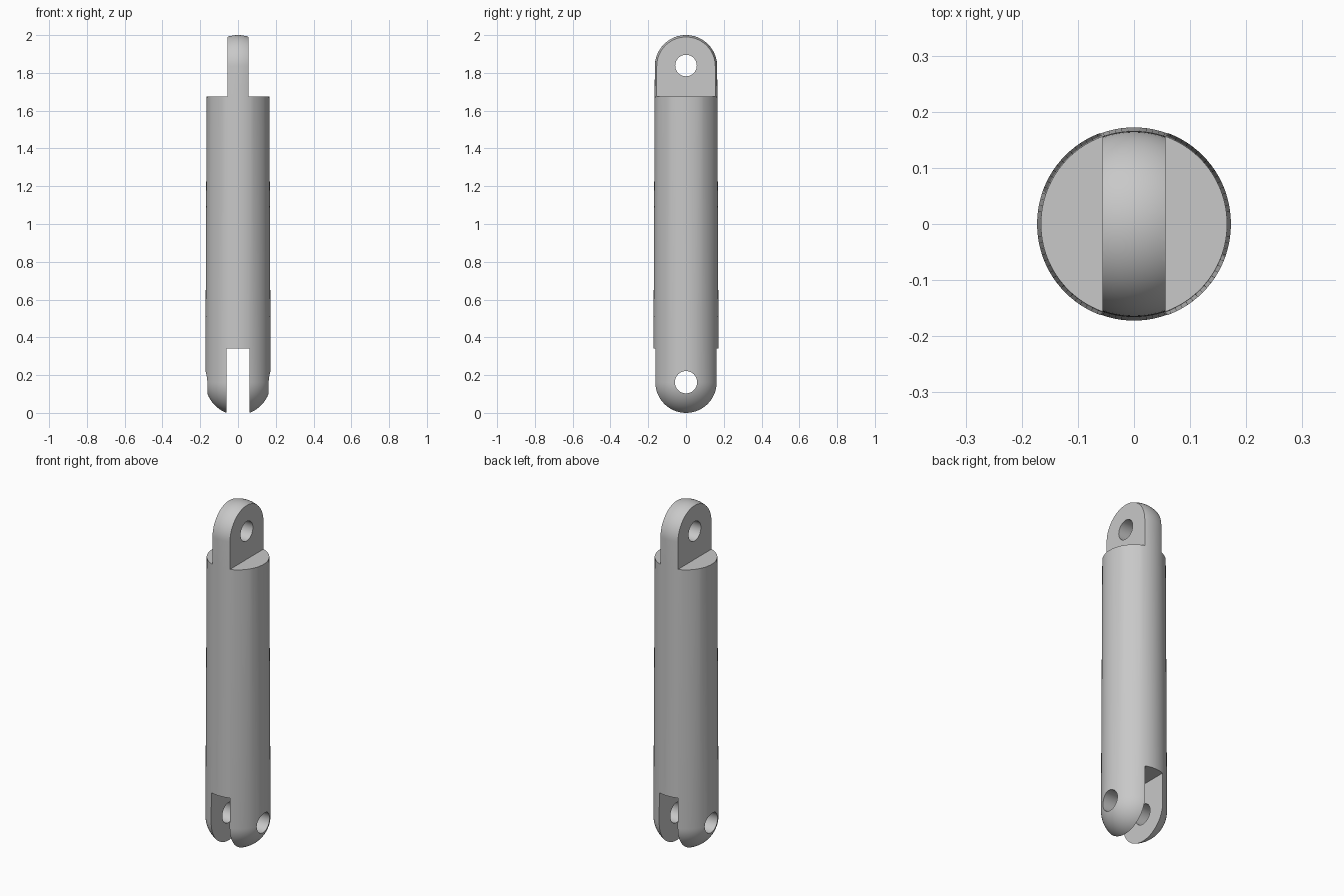
import bpy, bmesh, math
from mathutils import Vector

cube = bpy.data.objects.get("Cube")
if cube:
    bpy.data.objects.remove(cube, do_unlink=True)

R_LOW, R_TOP, R_TONGUE = 0.173, 0.166, 0.165
SLOT, TONGUE = 0.06, 0.0565            # half widths
SHOULDER, SLOT_TOP = 1.675, 0.34
LOW_Z = math.sqrt(R_LOW**2 - SLOT**2)  # fork pin height, fork tips rest on z = 0
TOP_Z = 2 - R_TONGUE                   # tongue pin height
SEGMENTS, ARC = 96, 20

grey = bpy.data.materials.new("plain grey")
grey.use_nodes = True
colour = (0.58, 0.58, 0.58, 1)
grey.diffuse_color = colour
grey.node_tree.nodes["Principled BSDF"].inputs["Base Color"].default_value = colour


def add_object(name, bm):
    mesh = bpy.data.meshes.new(name)
    bmesh.ops.recalc_face_normals(bm, faces=bm.faces)
    bm.to_mesh(mesh)
    bm.free()
    mesh.materials.append(grey)
    obj = bpy.data.objects.new(name, mesh)
    bpy.context.collection.objects.link(obj)
    return obj


def lathe(name, profile):
    bm = bmesh.new()
    verts = [bm.verts.new((r, 0, z)) for r, z in profile]
    edges = [bm.edges.new(pair) for pair in zip(verts, verts[1:])]
    bmesh.ops.spin(bm, geom=verts + edges, cent=(0, 0, 0), axis=(0, 0, 1),
                   angle=math.tau, steps=SEGMENTS)
    bmesh.ops.remove_doubles(bm, verts=bm.verts, dist=0.0001)
    return add_object(name, bm)


def box_cutter(x0, x1, z0, z1):
    bm = bmesh.new()
    bmesh.ops.create_cube(bm, size=1)
    bmesh.ops.scale(bm, vec=(x1 - x0, 1, z1 - z0), verts=bm.verts)
    bmesh.ops.translate(bm, vec=((x0 + x1) / 2, 0, (z0 + z1) / 2), verts=bm.verts)
    return add_object("cutter", bm)


def pin_cutter(radius, z):
    bpy.ops.mesh.primitive_cylinder_add(vertices=48, radius=radius, depth=1,
                                        location=(0, 0, z), rotation=(0, math.pi / 2, 0))
    obj = bpy.context.object
    obj.data.materials.append(grey)
    return obj


# Tapered rod with a rounded end at both top and bottom
quarter = [math.pi / 2 * i / ARC for i in range(ARC + 1)]
profile = [(R_LOW * math.sin(a), LOW_Z - R_LOW * math.cos(a)) for a in quarter]
profile.append((R_TOP, SHOULDER))
profile += [(R_TONGUE * math.cos(a), TOP_Z + R_TONGUE * math.sin(a)) for a in quarter]
rod = lathe("link_rod", profile)

# Fork slot below, tongue shoulders above, pin holes through both ends
cutters = [
    box_cutter(-SLOT, SLOT, -0.5, SLOT_TOP),
    box_cutter(TONGUE, 0.5, SHOULDER, 2.5),
    box_cutter(-0.5, -TONGUE, SHOULDER, 2.5),
    pin_cutter(0.059, LOW_Z),
    pin_cutter(0.057, TOP_Z + 0.004),
]
bpy.ops.object.select_all(action="DESELECT")
bpy.context.view_layer.objects.active = rod
rod.select_set(True)
for cutter in cutters:
    cutter.hide_render = True
    cut = rod.modifiers.new("cut", "BOOLEAN")
    cut.operation = "DIFFERENCE"
    cut.solver = "EXACT"
    cut.object = cutter
    bpy.ops.object.modifier_apply(modifier=cut.name)
    bpy.data.objects.remove(cutter, do_unlink=True)

bpy.ops.object.shade_smooth_by_angle(angle=math.radians(30))
